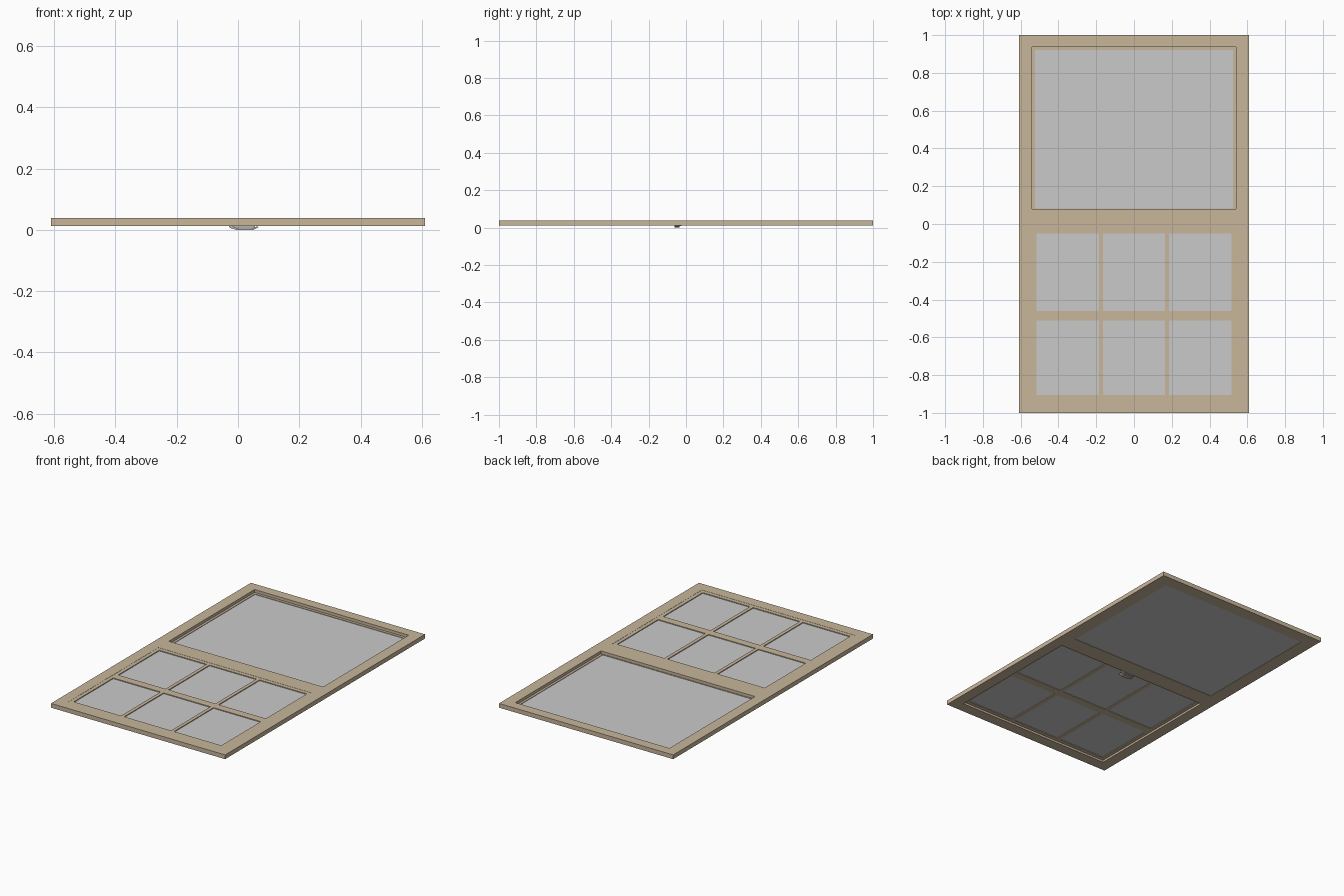
import bpy
import bmesh

cube = bpy.data.objects.get("Cube")
if cube:
    bpy.data.objects.remove(cube, do_unlink=True)


def material(name, color):
    m = bpy.data.materials.new(name)
    m.use_nodes = True
    m.diffuse_color = (*color, 1)
    m.node_tree.nodes["Principled BSDF"].inputs["Base Color"].default_value = (*color, 1)
    return m


wood = material("tan paint", (0.58, 0.47, 0.33))
glass = material("pale grey glass", (0.59, 0.59, 0.59))
metal = material("latch grey", (0.5, 0.48, 0.44))


def finish(name, bm, mat):
    bmesh.ops.recalc_face_normals(bm, faces=bm.faces)
    mesh = bpy.data.meshes.new(name)
    bm.to_mesh(mesh)
    bm.free()
    mesh.materials.append(mat)
    obj = bpy.data.objects.new(name, mesh)
    bpy.context.collection.objects.link(obj)
    return obj


def prism(bm, points, lift):
    """Extrude a closed outline by a vector."""
    face = bm.faces.new([bm.verts.new(p) for p in points])
    new = bmesh.ops.extrude_face_region(bm, geom=[face])["geom"]
    bmesh.ops.translate(bm, vec=lift, verts=[v for v in new if isinstance(v, bmesh.types.BMVert)])


def box(bm, x0, x1, y0, y1, z0, z1):
    prism(bm, [(x0, y0, z0), (x1, y0, z0), (x1, y1, z0), (x0, y1, z0)], (0, 0, z1 - z0))


def border(name, outer, inner, z0, z1):
    """Rectangular ring of four butted boards."""
    X, b, t = outer
    x, ib, it = inner
    bm = bmesh.new()
    for a, c in ((-X, -x), (x, X)):
        box(bm, a, c, b, t, z0, z1)
    box(bm, -x, x, b, ib, z0, z1)
    box(bm, -x, x, it, t, z0, z1)
    return finish(name, bm, wood)


def slab(name, x0, x1, y0, y1, z0, z1, mat):
    bm = bmesh.new()
    box(bm, x0, x1, y0, y1, z0, z1)
    return finish(name, bm, mat)


# Outer frame and the rail between the two sashes
BOTTOM, TOP = 0.012, 0.039
border("outer_frame", (0.61, -1, 1), (0.54, -0.93, 0.937), BOTTOM, TOP)
slab("meeting_rail", -0.54, 0.54, -0.025, 0.08, BOTTOM, TOP, wood)

# Upper sash: one large pane set low in a narrow rim
border("upper_sash", (0.54, 0.08, 0.937), (0.525, 0.083, 0.92), BOTTOM, 0.021)
slab("upper_glass", -0.525, 0.525, 0.083, 0.92, 0.014, 0.018, glass)

# Lower sash: six panes, recessed on the underside
LOW, HIGH = 0.025, 0.038
border("lower_sash", (0.54, -0.93, -0.025), (0.517, -0.905, -0.05), LOW, HIGH)
slab("horizontal_bar", -0.517, 0.517, -0.51, -0.46, LOW, HIGH, wood)
for side, x in (("right", -0.175), ("left", 0.175)):
    for row, y0, y1 in (("bottom", -0.905, -0.51), ("top", -0.46, -0.05)):
        slab(f"{side}_{row}_glazing_bar", x - 0.011, x + 0.011, y0, y1, LOW, HIGH, wood)
slab("lower_glass", -0.517, 0.517, -0.905, -0.05, 0.029, 0.033, glass)

# Latch under the meeting rail: a keeper plate and a shallow bent lever
slab("latch_plate", -0.015, 0.055, -0.05, -0.025, 0.008, 0.026, metal)
bm = bmesh.new()
profile = [(-0.03, 0.012), (-0.026, 0.006), (-0.005, 0), (0.05, 0), (0.068, 0.009),
           (0.062, 0.011), (0.046, 0.005), (-0.002, 0.005), (-0.018, 0.012)]
prism(bm, [(x, -0.062, z) for x, z in profile], (0, 0.027, 0))
finish("latch_lever", bm, metal)
